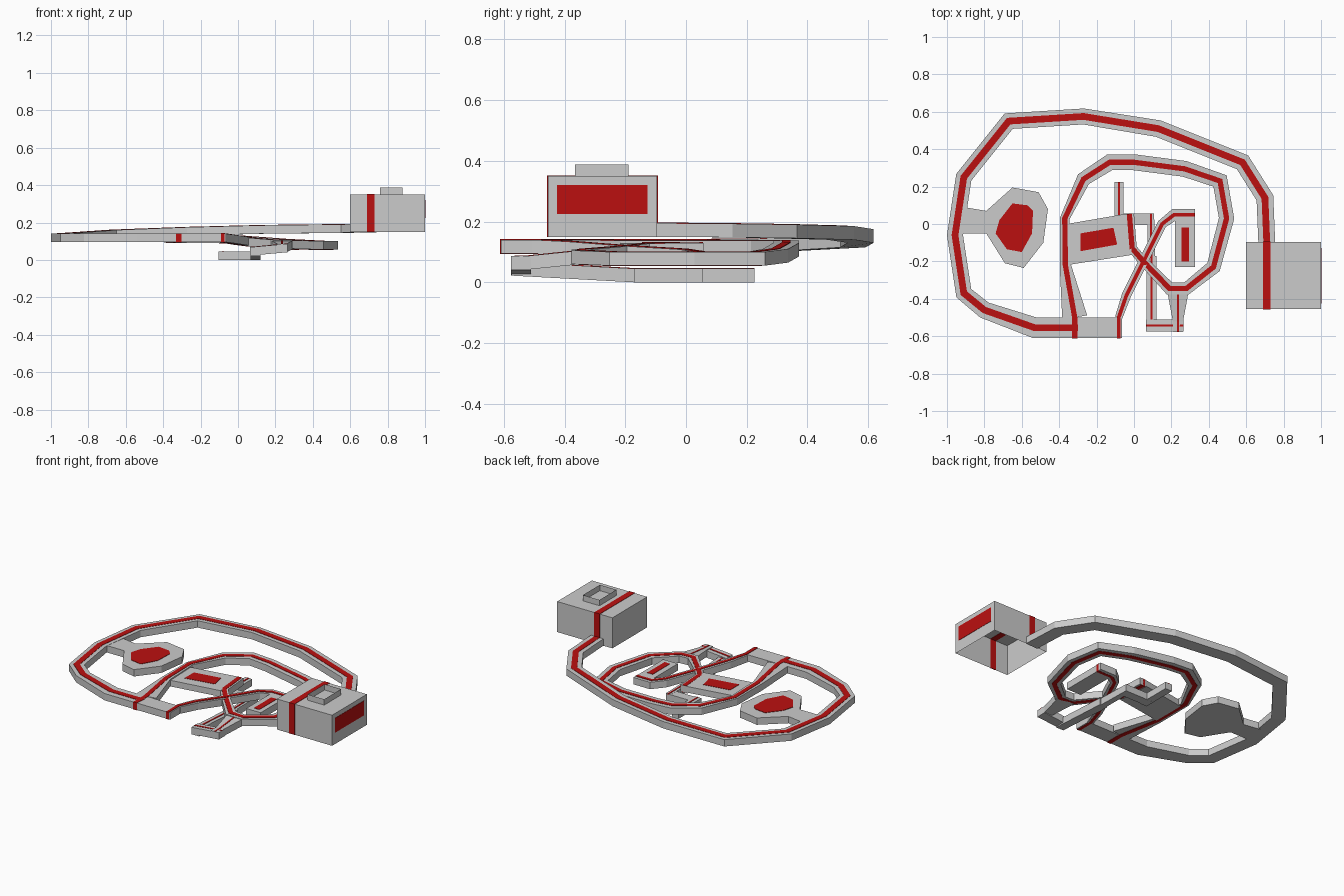
import bpy
from mathutils import Vector

if "Cube" in bpy.data.objects:
    bpy.data.objects.remove(bpy.data.objects["Cube"])

red = bpy.data.materials.new("red_paint")
red.diffuse_color = (0.5, 0.005, 0.005, 1)
red.use_nodes = True
red.node_tree.nodes["Principled BSDF"].inputs["Base Color"].default_value = red.diffuse_color


def make(name, verts, faces, mat=None):
    me = bpy.data.meshes.new(name)
    me.from_pydata(verts, [], faces)
    me.update()
    ob = bpy.data.objects.new(name, me)
    bpy.context.collection.objects.link(ob)
    if mat:
        me.materials.append(mat)
    return ob


def ribbon(name, pts, thick, mat=None, width=None, lift=0.0):
    """Flat band along (x, y, top z, width) points with mitred corners."""
    verts, faces = [], []
    P = [Vector(p[:2]) for p in pts]
    n = len(pts)
    for i, p in enumerate(pts):
        a = (P[i] - P[i - 1]).normalized() if i > 0 else None
        b = (P[i + 1] - P[i]).normalized() if i < n - 1 else None
        a, b = a or b, b or a
        t = (a + b).normalized()
        w = (width or p[3]) / 2 / max(t.dot(b), 0.5)
        side = Vector((-t.y, t.x)) * w
        z = p[2] + lift
        l, r = P[i] + side, P[i] - side
        verts += [(*l, z), (*r, z), (*r, z - thick), (*l, z - thick)]
    for i in range(n - 1):
        for j in range(4):
            k = (j + 1) % 4
            faces.append((4*i + j, 4*i + 4 + j, 4*i + 4 + k, 4*i + k))
    faces += [(0, 1, 2, 3), (4*n - 1, 4*n - 2, 4*n - 3, 4*n - 4)]
    return make(name, verts, faces, mat)


def slab(name, outline, z, thick, mat=None):
    """Counter-clockwise outline extruded down from z."""
    n = len(outline)
    verts = [(x, y, z) for x, y in outline] + [(x, y, z - thick) for x, y in outline]
    faces = [tuple(range(n)), tuple(reversed(range(n, 2 * n)))]
    faces += [(i, n + i, n + (i + 1) % n, (i + 1) % n) for i in range(n)]
    return make(name, verts, faces, mat)


def rect(x0, x1, y0, y1):
    return [(x0, y0), (x1, y0), (x1, y1), (x0, y1)]


def shell(name, x0, x1, y0, y1, z0, z1, lid):
    """Thin walled box, open below."""
    v = [(x, y, z) for z in (z0, z1) for x, y in rect(x0, x1, y0, y1)]
    f = [(i, (i + 1) % 4, 4 + (i + 1) % 4, 4 + i) for i in range(4)]
    return make(name, v, f + ([(4, 5, 6, 7)] if lid else []))


T = 0.045
E = 0.002

# Outer loop
outer = [(.71, -.10, .195, .09), (.70, .14, .193, .09), (.58, .33, .19, .09),
         (.13, .51, .185, .09), (-.27, .575, .175, .085), (-.67, .55, .16, .085),
         (-.91, .25, .143, .085), (-.957, -.06, .14, .085), (-.91, -.37, .14, .085),
         (-.80, -.46, .14, .09), (-.53, -.555, .14, .11), (-.30, -.555, .14, .11)]
ribbon("outer_loop", outer, T)
ribbon("outer_loop_stripe", outer, 0.01, red, 0.036, E)

# Front platform
slab("front_platform", rect(-.385, -.065, -.61, -.50), .14, T)

# Inner loop, descending to the right and climbing to the crossing
inner = [(-.317, -.50, .14, .135), (-.367, -.22, .138, .06), (-.37, .03, .138, .05),
         (-.27, .24, .138, .075), (-.13, .33, .138, .085), (0, .33, .13, .085),
         (.27, .295, .11, .085), (.46, .23, .10, .08), (.495, .03, .10, .08),
         (.425, -.23, .10, .075), (.28, -.345, .105, .065), (.19, -.345, .108, .065),
         (.05, -.20, .12, .05), (-.01, -.13, .128, .05), (-.025, .055, .13, .05)]
ribbon("inner_loop", inner, T)
ribbon("inner_loop_stripe", [(-.317, -.612, .14, .04)] + inner, T + 2 * E, red, 0.028, E)

# Crossing branch
branch = [(-.082, -.50, .14, .04), (-.04, -.38, .134, .05), (.05, -.20, .12, .05),
          (.15, 0, .108, .05), (.215, .05, .10, .06), (.325, .05, .10, .06)]
ribbon("crossing_branch", branch, T)
ribbon("crossing_stripe", [(-.082, -.612, .14, .02)] + branch, T + 2 * E, red, 0.02, E + .001)

# Pads with red centres
slab("left_pad", [(-.92, -.05), (-.79, -.05), (-.69, -.21), (-.59, -.235), (-.485, -.10),
                  (-.46, .08), (-.51, .17), (-.65, .195), (-.79, .07), (-.91, .09)], .1395, T)
slab("left_pad_marking", [(-.74, -.05), (-.68, -.135), (-.60, -.15), (-.545, -.05),
                          (-.54, .07), (-.57, .10), (-.65, .11), (-.72, .02)], .142, .01, red)
slab("middle_pad", [(-.36, -.22), (-.01, -.165), (-.04, .055), (-.36, .0)], .13, .04)
slab("middle_pad_marking", [(-.285, -.145), (-.09, -.11), (-.11, -.02), (-.285, -.05)],
     .132, .01, red)
slab("right_pad", rect(.22, .325, -.23, .03), .10, T)
slab("right_pad_marking", rect(.255, .295, -.20, -.02), .102, .01, red)

# Lower ramp: leaves the inner loop, turns back underneath
ramp_parts = [
    ("ramp_top", [(.235, -.345, .105, .12), (.235, -.52, .087, .055), (.235, -.577, .085, .055)], .01),
    ("ramp_turn", [(.265, -.543, .086, .066), (.065, -.543, .068, .066)], .012),
    ("ramp_bottom", [(.093, -.575, .067, .055), (.093, -.17, .045, .055)], .01),
    ("low_strip", [(.093, -.17, .045, .04), (.09, .055, .045, .035)], .01),
    ("low_crossbar", [(.105, .025, .0445, .06), (-.105, .025, .0445, .06)], .01),
    ("low_exit", [(-.08, -.01, .045, .05), (-.08, .225, .045, .05)], .01),
]
for name, pts, w in ramp_parts:
    ribbon(name, pts, T)
    if name != "low_crossbar":
        ribbon(name + "_stripe", pts, 0.01, red, w, E)

# Building with roof collar
shell("building", .6, 1.0, -.455, -.095, .15, .35, True)
shell("roof_collar", .76, .88, -.365, -.19, .35, .388, False)
slab("building_roof_stripe", rect(.69, .73, -.457, -.093), .352, .004, red)
for name, y in (("front", -.455), ("back", -.095)):
    slab("building_" + name + "_stripe", rect(.69, .73, y - E, y + E), .352, .202, red)
slab("building_side_panel", rect(.998, 1.002, -.425, -.127), .32, .095, red)
